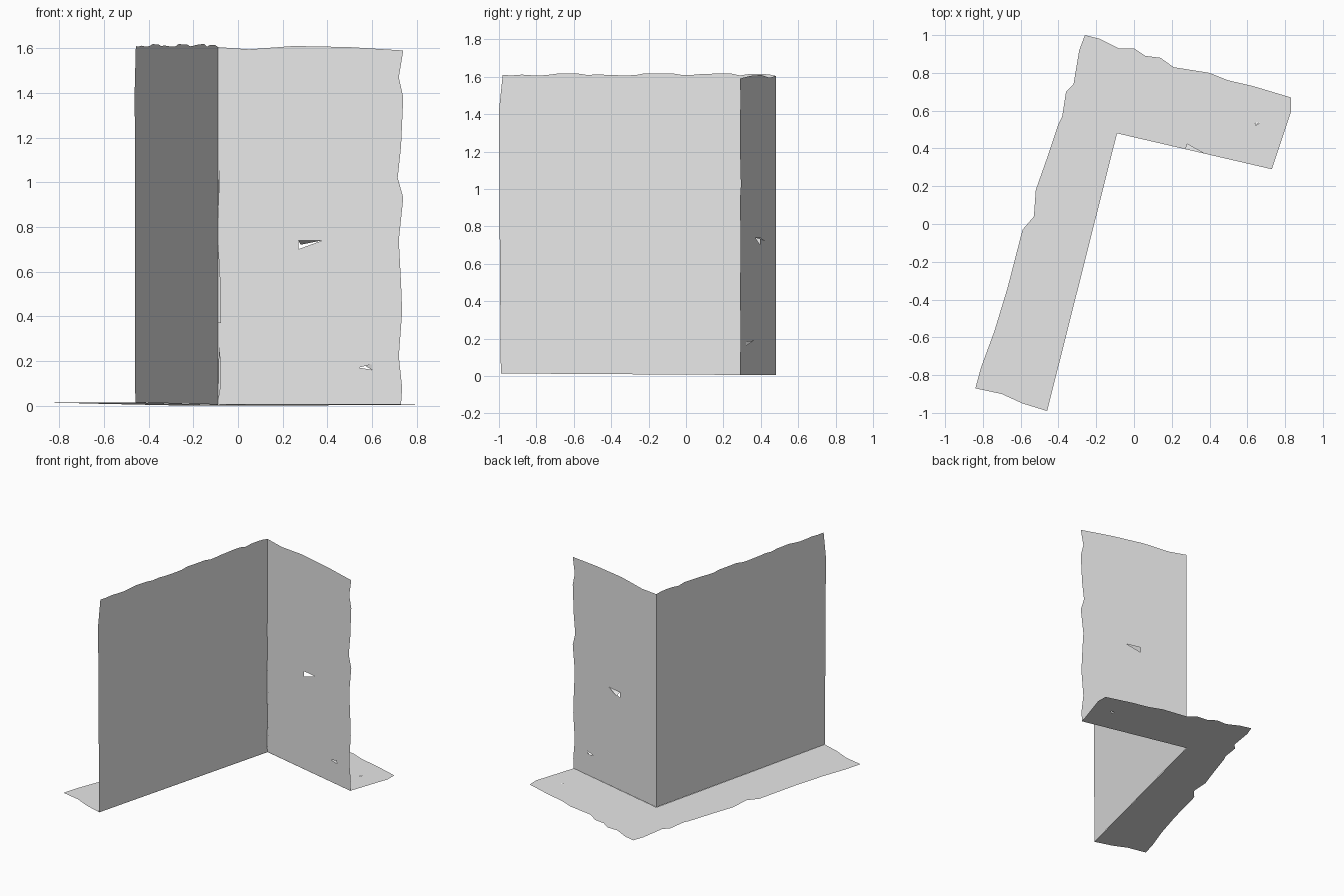
import bpy
import bmesh
import random
from mathutils import Vector

random.seed(4)
cube = bpy.data.objects.get("Cube")
if cube:
    bpy.data.objects.remove(cube)

# One plain grey plaster for everything
grey = bpy.data.materials.new("plain_grey")
grey.use_nodes = True
grey.diffuse_color = (0.8, 0.8, 0.8, 1)
grey.node_tree.nodes["Principled BSDF"].inputs["Base Color"].default_value = (0.8, 0.8, 0.8, 1)

CORNER = Vector((-0.09, 0.48))
SIDE_END = Vector((-0.46, -0.99))
BACK_END = Vector((0.73, 0.29))


def on_side_wall(y, z):
    t = (y - CORNER.y) / (SIDE_END.y - CORNER.y)
    return Vector((CORNER.x + t * (SIDE_END.x - CORNER.x), y, z))


def on_back_wall(x, z):
    t = (x - CORNER.x) / (BACK_END.x - CORNER.x)
    return Vector((x, CORNER.y + t * (BACK_END.y - CORNER.y), z))


def on_ground(x, y):
    # The ground dips slightly towards the back
    return Vector((x, y, 0.007 - 0.007 * y))


def sheet(name, outline, place, tears=(), push=Vector((0, 0, 0))):
    """Thin ragged sheet; each tear is a triangular hole with a bent flap."""
    bm = bmesh.new()
    loops = [[bm.verts.new(place(*p)) for p in ring] for ring in (outline, *tears)]
    edges = [bm.edges.new((ring[i - 1], ring[i])) for ring in loops for i in range(len(ring))]
    bmesh.ops.triangle_fill(bm, edges=edges, use_beauty=True)
    bmesh.ops.recalc_face_normals(bm, faces=bm.faces[:])
    for a, b, c in loops[1:]:
        tip = bm.verts.new(c.co + push)
        bm.faces.new((a, b, tip))
    mesh = bpy.data.meshes.new(name)
    bm.to_mesh(mesh)
    bm.free()
    mesh.materials.append(grey)
    obj = bpy.data.objects.new(name, mesh)
    bpy.context.collection.objects.link(obj)
    return obj


# Long side wall with a finely chipped top edge
steps = 28
top = [(-0.98 + 1.42 * i / steps, 1.612 + random.uniform(-0.006, 0.008)) for i in range(steps + 1)]
side_outline = [(CORNER.y, 0.005), (-0.99, 0.014), (-0.995, 0.6), (-1.0, 1.42)]
sheet("side_wall", side_outline + top + [(CORNER.y, 1.605)], on_side_wall)

# Short back wall with a wavy free edge and two small tears
back_outline = [
    (-0.09, 0.005), (0.73, 0.005), (0.735, 0.08), (0.72, 0.22), (0.735, 0.42), (0.73, 0.55),
    (0.72, 0.74), (0.74, 0.93), (0.715, 1.02), (0.73, 1.16), (0.74, 1.38), (0.72, 1.47),
    (0.74, 1.59), (0.5, 1.605), (0.25, 1.61), (0.05, 1.595), (-0.09, 1.605)]
back_tears = [[(0.27, 0.74), (0.38, 0.74), (0.27, 0.70)],
              [(0.60, 0.16), (0.60, 0.185), (0.54, 0.17)]]
sheet("back_wall", back_outline, on_back_wall, back_tears, Vector((0.01, 0.03, 0.02)))

# Ragged ground strip around the outside of the walls
ground_outline = [
    (-0.09, 0.48), (-0.46, -0.99), (-0.59, -0.95), (-0.7, -0.9), (-0.84, -0.87), (-0.81, -0.76),
    (-0.74, -0.57), (-0.67, -0.34), (-0.59, -0.03), (-0.53, 0.04), (-0.52, 0.18), (-0.46, 0.35),
    (-0.4, 0.53), (-0.38, 0.57), (-0.36, 0.7), (-0.32, 0.74), (-0.29, 0.92), (-0.26, 1.0),
    (-0.18, 0.98), (-0.08, 0.93), (0, 0.93), (0.06, 0.89), (0.14, 0.88), (0.21, 0.83),
    (0.4, 0.8), (0.5, 0.76), (0.63, 0.73), (0.83, 0.67), (0.83, 0.59), (0.73, 0.29)]
ground_tears = [[(0.64, 0.54), (0.67, 0.54), (0.645, 0.52)]]
sheet("ground_strip", ground_outline, on_ground, ground_tears, Vector((0, 0.005, 0.006)))

# Narrow loose slivers along the inner corner
slivers = [[(-0.09, 0.37), (-0.075, 0.37), (-0.08, 0.6), (-0.09, 0.74)],
           [(-0.09, 0.02), (-0.08, 0.06), (-0.075, 0.18), (-0.085, 0.27)],
           [(-0.09, 0.8), (-0.082, 1.0), (-0.085, 1.08)]]
for i, outline in enumerate(slivers):
    sheet(f"corner_sliver_{i + 1}", outline, lambda x, z: on_back_wall(x, z) - Vector((0, 0.008, 0)))
